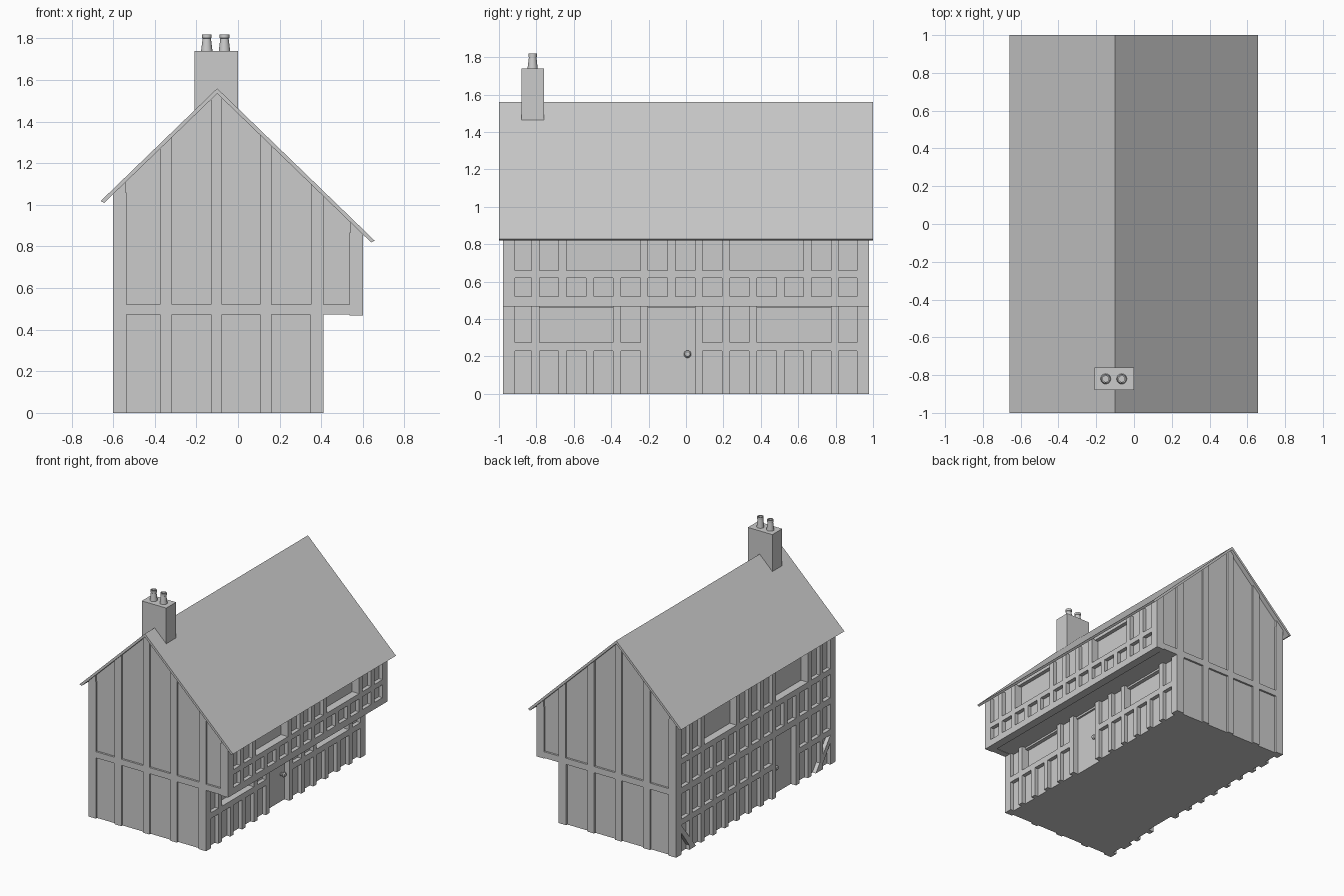
import bpy, bmesh, math

if "Cube" in bpy.data.objects:
    bpy.data.objects.remove(bpy.data.objects["Cube"])

YE = 0.978                      # half length of the walls
RX, SL = -0.1, 0.967            # ridge position and roof slope
PW = 0.021                      # half width of a stud


def under_roof(x):
    return 1.535 - SL * abs(x - RX)


def obj_from(bm, name):
    bmesh.ops.recalc_face_normals(bm, faces=bm.faces[:])
    me = bpy.data.meshes.new(name)
    bm.to_mesh(me)
    bm.free()
    ob = bpy.data.objects.new(name, me)
    bpy.context.collection.objects.link(ob)
    return ob


def prisms(name, items):
    """items: (axis, profile, a, b); the profile is extruded along the axis."""
    bm = bmesh.new()
    for axis, prof, a, b in items:
        rings = []
        for t in (a, b):
            pts = [(t, p, q) if axis == 'x' else (p, t, q) for p, q in prof]
            rings.append([bm.verts.new(c) for c in pts])
        n = len(prof)
        bm.faces.new(rings[0])
        bm.faces.new(rings[1][::-1])
        for i in range(n):
            j = (i + 1) % n
            bm.faces.new((rings[0][i], rings[0][j], rings[1][j], rings[1][i]))
    return obj_from(bm, name)


def box(x0, x1, y0, y1, z0, z1):
    return ('x', [(y0, z0), (y1, z0), (y1, z1), (y0, z1)], x0, x1)


def lathe(name, prof, place, segs=16):
    bm = bmesh.new()
    rings = []
    for r, h in prof:
        rings.append([bm.verts.new(place(r * math.cos(2 * math.pi * k / segs),
                                         r * math.sin(2 * math.pi * k / segs), h))
                      for k in range(segs)])
    for a, b in zip(rings, rings[1:]):
        for k in range(segs):
            j = (k + 1) % segs
            bm.faces.new((a[k], a[j], b[j], b[k]))
    bm.faces.new(rings[0])
    bm.faces.new(rings[-1])
    ob = obj_from(bm, name)
    for p in ob.data.polygons:
        p.use_smooth = len(p.vertices) == 4
    ob.data.set_sharp_from_angle(angle=math.radians(35))
    return ob


stud = [-0.805 + 0.1455 * i for i in range(12)]


def bay(i, j):
    return stud[i] + PW, stud[j] - PW


# plaster core with a jettied upper floor
core = prisms("plaster_walls", [('y', [
    (-0.57, 0), (0.38, 0), (0.38, 0.475), (0.57, 0.475), (0.57, under_roof(0.57)),
    (RX, 1.535), (-0.57, under_roof(-0.57))], -YE + 0.015, YE - 0.015)])

# window and door recesses
cuts = []
for i, j in ((1, 4), (7, 10)):
    cuts.append(box(0.54, 0.7, *bay(i, j), 0.66, 0.86))
    cuts.append(box(-0.7, -0.54, *bay(i, j), 0.745, 1.03))
for i, j in ((0, 3), (8, 11)):
    cuts.append(box(0.35, 0.5, *bay(i, j), 0.275, 0.46))
cuts.append(box(0.365, 0.5, *bay(4, 6), -0.1, 0.46))
cuts.append(box(-0.7, -0.555, *bay(2, 4), -0.1, 0.47))
cutter = prisms("opening_cutters", cuts)
cutter.hide_render = True
cutter.hide_viewport = True
mod = core.modifiers.new("openings", 'BOOLEAN')
mod.object = cutter
mod.operation = 'DIFFERENCE'
mod.solver = 'EXACT'


# side wall framing: studs per storey row, then horizontal rails
def side_frame(name, x0, x1, rows, rails, extra=()):
    items = list(extra)
    for z0, z1, skip in rows:
        items += [box(x0, x1, y - PW, y + PW, z0, z1)
                  for i, y in enumerate(stud) if i not in skip]
    bottom, top = rows[0][0], rows[-1][1]
    for s in (-1, 1):
        ya, yb = sorted((s * YE, s * 0.915))
        items.append(box(x0, x1, ya, yb, bottom, top))
    for z0, z1, y0, y1 in rails:
        items.append(box(x0, x1, y0, y1, z0, z1))
    return prisms(name, items)


E = 0.915
side_frame("right_ground_timbers", 0.345, 0.41,
           [(0, 0.23, (5,)), (0.275, 0.475, (1, 2, 5, 9, 10))],
           [(0.23, 0.275, -E, stud[4] + PW), (0.23, 0.275, stud[6] - PW, E)])
side_frame("right_upper_timbers", 0.535, 0.6,
           [(0.52, 0.62, ()), (0.66, 0.868, (2, 3, 8, 9))],
           [(0.467, 0.52, -YE, YE), (0.62, 0.66, -E, E)])
braces = [('x', [(s * 0.915, 0.23), (s * 0.915, 0.17), (s * 0.79, 0), (s * 0.735, 0)],
           -0.6, -0.56) for s in (-1, 1)]
side_frame("left_timbers", -0.6, -0.535,
           [(0, 0.23, (3,)), (0.275, 0.475, (3,)), (0.52, 0.70, ()),
            (0.745, 1.06, (2, 3, 8, 9))],
           [(0.23, 0.275, -E, stud[2] + PW), (0.23, 0.275, stud[4] - PW, E),
            (0.47, 0.52, -E, E), (0.70, 0.745, -E, E)], braces)

# gable framing: full height posts cut to the roof line, plus a floor rail
for name, s in (("front_gable_timbers", -1), ("back_gable_timbers", 1)):
    a, b = s * YE, s * (YE - 0.05)
    items = []
    for x0, x1, z0 in ((-0.6, -0.54, 0), (-0.375, -0.317, 0), (-0.13, -0.077, 0),
                       (0.105, 0.16, 0), (0.35, 0.41, 0), (0.54, 0.6, 0.467)):
        prof = [(x0, z0), (x1, z0), (x1, under_roof(x1))]
        if x0 < RX < x1:
            prof.append((RX, 1.535))
        prof.append((x0, under_roof(x0)))
        items.append(('y', prof, a, b))
    items.append(box(-0.6, 0.6, min(a, b), max(a, b), 0.472, 0.52))
    prisms(name, items)

# roof slab with square-cut eaves
prisms("roof", [('y', [(-0.66, 1.56 - SL * 0.56), (RX, 1.56), (0.657, 1.56 - SL * 0.757),
                       (0.64, under_roof(0.64)), (RX, 1.535),
                       (-0.643, under_roof(-0.643))], -1, 1)])

# chimney stack and two hollow pots
prisms("chimney", [box(-0.21, 0.0, -0.88, -0.76, 1.35, 1.74)])
for n, px in enumerate((-0.15, -0.065)):
    lathe("chimney_pot_%d" % (n + 1),
          [(0.028, 1.735), (0.02, 1.80), (0.023, 1.802), (0.023, 1.82),
           (0.016, 1.82), (0.016, 1.76)],
          lambda u, v, h, px=px: (px + u, -0.82 + v, h))

# door knobs
knob = [(0.014, -0.01), (0.014, 0.004), (0.008, 0.006), (0.008, 0.016),
        (0.018, 0.02), (0.02, 0.028), (0.013, 0.036), (0.004, 0.038)]
lathe("right_door_knob", knob, lambda u, v, h: (0.365 + h, 0.008 + u, 0.212 + v))
lathe("left_door_knob", knob, lambda u, v, h: (-0.555 - h, -0.28 + u, 0.212 + v))
